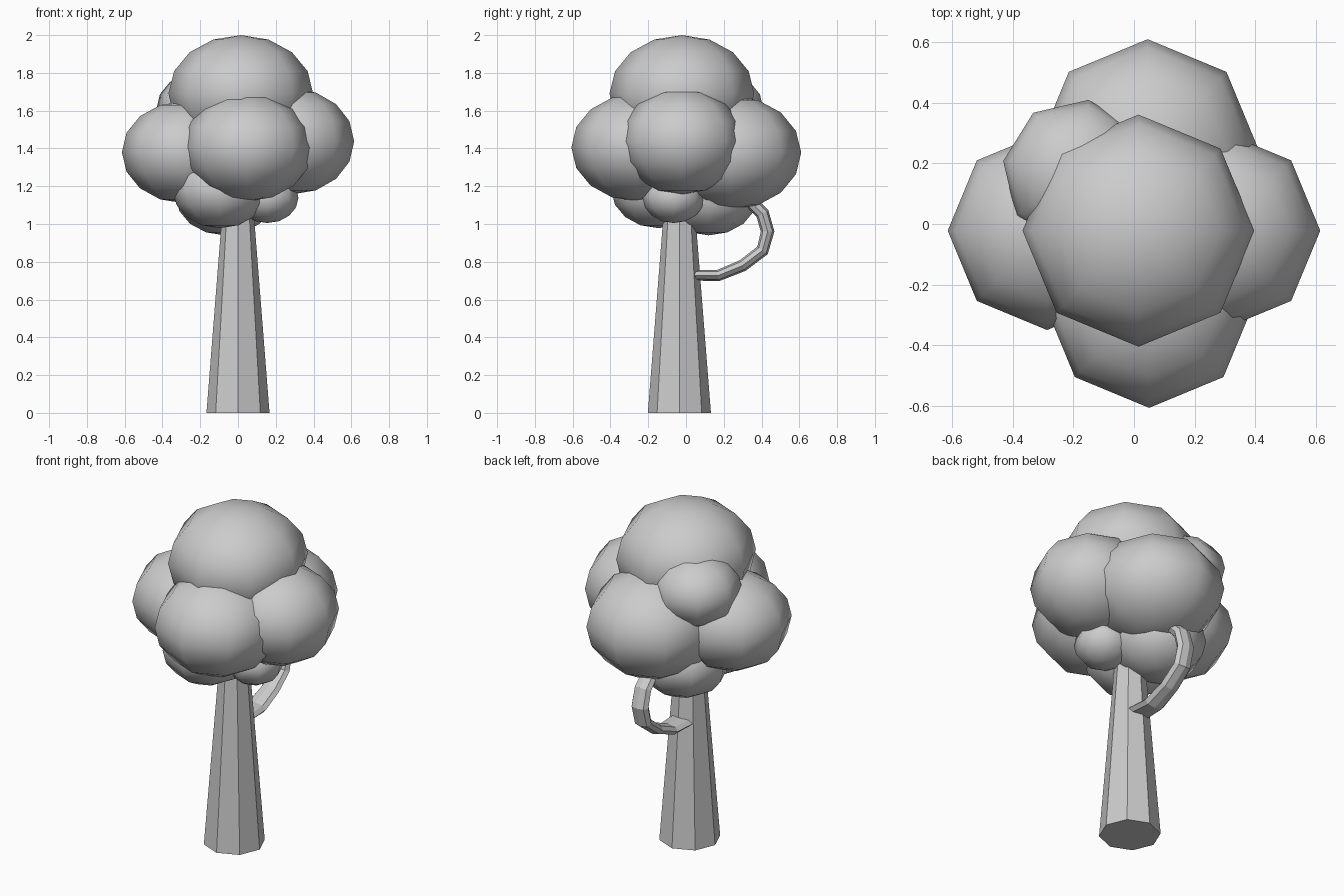
import bpy, bmesh
from math import sin, cos, pi, radians
from mathutils import Vector

if "Cube" in bpy.data.objects:
    bpy.data.objects.remove(bpy.data.objects["Cube"])


def make_object(name, bm, smooth=False):
    bmesh.ops.recalc_face_normals(bm, faces=bm.faces)
    for f in bm.faces:
        f.smooth = smooth
    me = bpy.data.meshes.new(name)
    bm.to_mesh(me)
    bm.free()
    ob = bpy.data.objects.new(name, me)
    bpy.context.collection.objects.link(ob)
    return ob


def loft(name, rings):
    """Flat-faced tube through equal-sized rings of points, capped at both ends."""
    bm = bmesh.new()
    vs = [[bm.verts.new(p) for p in ring] for ring in rings]
    n = len(vs[0])
    for a, b in zip(vs, vs[1:]):
        for i in range(n):
            j = (i + 1) % n
            bm.faces.new((a[i], a[j], b[j], b[i]))
    bm.faces.new(vs[0])
    bm.faces.new(vs[-1])
    return make_object(name, bm)


def leaf_clump(name, center, r, rz, turn=0):
    """Low-poly, slightly squashed smooth ball."""
    bm = bmesh.new()
    bmesh.ops.create_uvsphere(bm, u_segments=8, v_segments=8, radius=1)
    ob = make_object(name, bm, smooth=True)
    ob.location = center
    ob.scale = (r, r, rz)
    ob.rotation_euler.z = radians(turn)
    return ob


# Tapered octagonal trunk
octagon = [(cos(i * pi / 4), sin(i * pi / 4)) for i in range(8)]
loft("trunk", [[(r * c, -0.035 + r * s, z) for c, s in octagon]
               for r, z in ((0.167, 0.0), (0.07, 1.23))])

# Curved side branch: path in the yz plane with half width in x and half thickness
path = [(0.03, 0.728, 0.075, 0.027), (0.17, 0.727, 0.065, 0.03),
        (0.30, 0.78, 0.058, 0.032), (0.405, 0.86, 0.055, 0.034),
        (0.432, 0.96, 0.054, 0.036), (0.405, 1.055, 0.053, 0.036),
        (0.34, 1.12, 0.05, 0.034)]
points = [Vector((0, y, z)) for y, z, _, _ in path]
rings = []
for i, p in enumerate(points):
    along = (points[min(i + 1, len(points) - 1)] - points[max(i - 1, 0)]).normalized()
    side = Vector((1, 0, 0))
    up = side.cross(along)
    w, t = path[i][2:]
    rings.append([p + side * w * c + up * t * s for c, s in octagon])
loft("branch", rings)

# Foliage clumps
leaf_clump("top_foliage", (0.015, -0.022, 1.69), 0.383, 0.31)
leaf_clump("left_foliage", (-0.287, -0.022, 1.38), 0.328, 0.27)
leaf_clump("right_foliage", (0.287, -0.022, 1.437), 0.328, 0.28)
leaf_clump("front_foliage", (0.05, -0.26, 1.405), 0.347, 0.285)
leaf_clump("back_foliage", (0.045, 0.242, 1.378), 0.368, 0.30)
leaf_clump("back_left_small_foliage", (-0.19, 0.168, 1.61), 0.245, 0.20, -9.4)
leaf_clump("lower_front_foliage", (-0.095, -0.145, 1.178), 0.25, 0.20)
leaf_clump("lower_right_foliage", (0.155, -0.065, 1.14), 0.165, 0.135)
leaf_clump("lower_back_foliage", (-0.07, 0.12, 1.148), 0.26, 0.208)
